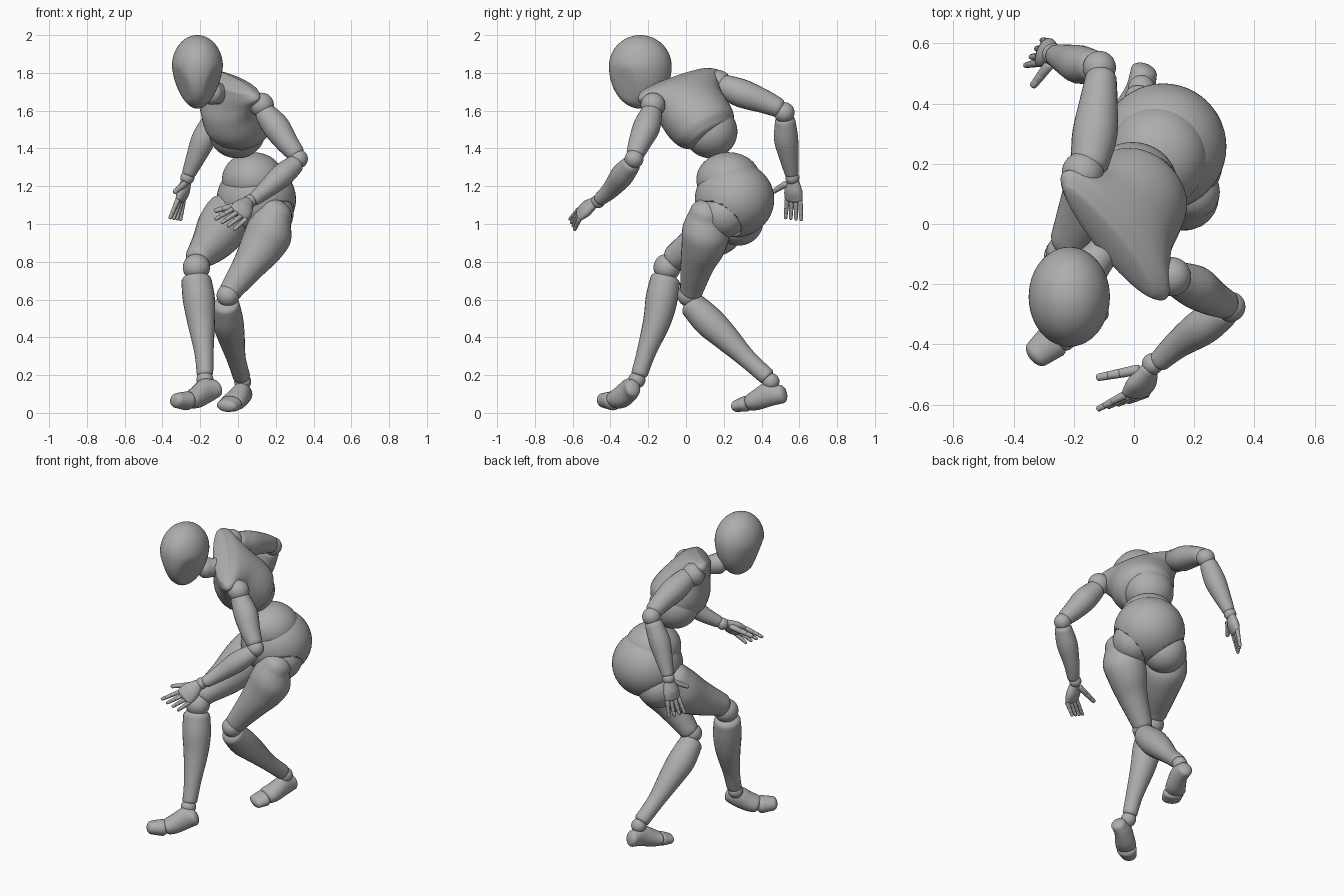
import bpy, bmesh, math
from mathutils import Vector

if "Cube" in bpy.data.objects:
    bpy.data.objects.remove(bpy.data.objects["Cube"])

GREY = (0.42, 0.42, 0.42, 1)
mat = bpy.data.materials.new("mannequin grey")
mat.use_nodes = True
mat.diffuse_color = GREY
mat.node_tree.nodes["Principled BSDF"].inputs["Base Color"].default_value = GREY


def finish(name, bm):
    bmesh.ops.recalc_face_normals(bm, faces=bm.faces)
    me = bpy.data.meshes.new(name)
    bm.to_mesh(me)
    bm.free()
    me.materials.append(mat)
    ob = bpy.data.objects.new(name, me)
    bpy.context.collection.objects.link(ob)
    for o in bpy.context.selected_objects:
        o.select_set(False)
    ob.select_set(True)
    bpy.context.view_layer.objects.active = ob
    bpy.ops.object.shade_smooth_by_angle(angle=math.radians(50))
    return ob


def ball(name, centre, size, shape=None):
    """Ellipsoid; size is a radius or three radii, shape edits the unit sphere."""
    size = Vector(size) if isinstance(size, tuple) else Vector((size,) * 3)
    bm = bmesh.new()
    bmesh.ops.create_uvsphere(bm, u_segments=48, v_segments=32, radius=1)
    for v in bm.verts:
        v.co = (shape(v.co.copy()) if shape else v.co) * size + Vector(centre)
    return finish(name, bm)


def loft(name, rings, side=(1, 0, 0), cap=0.8, seg=24, steps=5):
    """Smooth tube through rings (centre, side radius, depth radius)."""
    keys = [(Vector(c), a, b) for c, a, b in rings]
    axis = (keys[-1][0] - keys[0][0]).normalized()
    s = Vector(side)
    s = (s - axis * s.dot(axis)).normalized()
    t = axis.cross(s)

    def spline(p, u):
        get = lambda i: keys[max(0, min(i, len(keys) - 1))][p]
        i = min(int(u), len(keys) - 2)
        f = u - i
        p0, p1, p2, p3 = (get(i + k) for k in (-1, 0, 1, 2))
        return p1 + (p2 - p0) * (f / 2) + (p0 * 2 - p1 * 5 + p2 * 4 - p3) * (f * f / 2) \
            + (p1 * 3 - p0 - p2 * 3 + p3) * (f ** 3 / 2)

    # Body rings, with a rounded dome at both ends
    count = (len(keys) - 1) * steps
    body = [tuple(spline(p, i / steps) for p in range(3)) for i in range(count + 1)]

    def dome(key, sign):
        c, a, b = key
        out = []
        for k in range(1, 6):
            q = k * math.pi / 11
            out.append((c + axis * sign * min(a, b) * cap * math.sin(q),
                        a * math.cos(q), b * math.cos(q)))
        return out
    body = dome(body[0], -1)[::-1] + body + dome(body[-1], 1)

    bm = bmesh.new()
    loops = []
    for c, a, b in body:
        angles = [k * math.tau / seg for k in range(seg)]
        loops.append([bm.verts.new(c + s * a * math.cos(q) + t * b * math.sin(q)) for q in angles])
    for one, two in zip(loops, loops[1:]):
        for k in range(seg):
            n = (k + 1) % seg
            bm.faces.new((one[k], one[n], two[n], two[k]))
    bm.faces.new(loops[0][::-1])
    bm.faces.new(loops[-1])
    return finish(name, bm)


def limb(name, *pts, **kw):
    return loft(name, [(p[:3], p[3], p[3]) for p in pts], **kw)


# Head: an egg with a long tapered chin and flattened cheeks
def egg(co):
    if co.z < 0:
        co.x *= 1 + 0.17 * co.z
        co.z *= 1.36
    for x in (-1, 1):
        n = Vector((x * 0.75, -0.5, -0.4)).normalized()
        over = co.dot(n) - 0.91
        if over > 0:
            co -= n * over * 0.8
    return co


ball("head", (-0.215, -0.242, 1.835), (0.135, 0.166, 0.165), shape=egg)
limb("neck", (-0.07, -0.05, 1.69, 0.06), (-0.105, -0.095, 1.69, 0.056), (-0.14, -0.135, 1.695, 0.064))

# Chest, lofted in its own leaning and twisted frame
S = Vector((0.61, -0.74, -0.275)).normalized()
U = Vector((-0.35, -0.54, 0.77)).normalized()
F = S.cross(U).normalized()
CHEST = Vector((-0.029, 0.005, 1.687))
profile = [(-0.25, 0.15, 0.13, 0.03), (-0.21, 0.175, 0.16, 0.035), (-0.14, 0.19, 0.17, 0.04),
           (-0.05, 0.205, 0.15, 0.035), (0.02, 0.245, 0.115, 0.02), (0.07, 0.28, 0.085, 0.015),
           (0.105, 0.245, 0.055, 0.02)]
loft("chest", [(CHEST + U * u + F * f, a, b) for u, a, b, f in profile], side=S, cap=0.25, seg=40)
ball("lower_ribs", (-0.005, 0.13, 1.49), (0.15, 0.142, 0.142))

# Abdomen and pelvis with hip sockets
ball("abdomen", (0.08, 0.225, 1.235), (0.165, 0.17, 0.145))
pelvis = ball("pelvis", (0.097, 0.257, 1.13), (0.21, 0.21, 0.2))
hips = {"left": (0.165, 0.2, 1.055), "right": (0.0, 0.28, 1.015)}
for label, c in hips.items():
    cutter = ball(label + "_socket_cutter", c, 0.136)
    cutter.hide_render = True
    cutter.hide_viewport = True
    cut = pelvis.modifiers.new("socket", "BOOLEAN")
    cut.object = cutter
    ball(label + "_hip_joint", c, 0.129)

# Legs
limb("left_thigh", (0.198, 0.11, 1.055, 0.092), (0.17, 0.105, 0.965, 0.125),
     (0.12, 0.09, 0.87, 0.115), (0.06, 0.06, 0.78, 0.09), (-0.035, 0.03, 0.65, 0.062))
limb("right_thigh", (-0.065, 0.23, 1.05, 0.115), (-0.09, 0.175, 0.975, 0.132),
     (-0.14, 0.07, 0.895, 0.107), (-0.205, -0.05, 0.825, 0.073))
ball("left_knee", (-0.053, 0.015, 0.622), 0.06)
ball("right_knee", (-0.22, -0.1, 0.77), 0.072)
limb("left_shin", (-0.062, 0.035, 0.57, 0.07), (-0.053, 0.12, 0.485, 0.082),
     (-0.035, 0.21, 0.4, 0.071), (-0.01, 0.32, 0.29, 0.051), (0.018, 0.425, 0.195, 0.046), cap=0.5)
limb("right_shin", (-0.22, -0.11, 0.7, 0.08), (-0.207, -0.13, 0.6, 0.085),
     (-0.195, -0.155, 0.48, 0.073), (-0.18, -0.21, 0.32, 0.051), (-0.175, -0.245, 0.21, 0.044), cap=0.5)
ball("left_ankle", (0.025, 0.45, 0.165), 0.045)
ball("right_ankle", (-0.175, -0.26, 0.175), 0.045)
loft("left_foot", [((0.033, 0.505, 0.1), 0.045, 0.05), ((0.02, 0.44, 0.1), 0.05, 0.065),
                   ((-0.01, 0.375, 0.07), 0.06, 0.055), ((-0.03, 0.345, 0.058), 0.063, 0.046)], cap=0.6)
loft("left_toes", [((-0.038, 0.315, 0.048), 0.063, 0.042), ((-0.06, 0.27, 0.037), 0.057, 0.032)], cap=0.7)
loft("right_foot", [((-0.12, -0.283, 0.13), 0.045, 0.05), ((-0.165, -0.3, 0.12), 0.05, 0.065),
                    ((-0.215, -0.34, 0.085), 0.06, 0.058), ((-0.245, -0.365, 0.07), 0.062, 0.05)],
     side=(0.6, -0.75, 0.2), cap=0.6)
loft("right_toes", [((-0.272, -0.39, 0.064), 0.06, 0.05), ((-0.322, -0.432, 0.066), 0.048, 0.04)],
     side=(0.6, -0.75, 0.2), cap=0.7)

# Arms
ball("left_shoulder", (0.125, -0.175, 1.63), 0.065)
ball("right_shoulder", (-0.17, 0.17, 1.745), 0.07)
limb("left_upper_arm", (0.15, -0.185, 1.58, 0.06), (0.205, -0.21, 1.51, 0.072),
     (0.26, -0.245, 1.43, 0.06), (0.3, -0.265, 1.38, 0.05))
limb("right_upper_arm", (-0.145, 0.21, 1.725, 0.065), (-0.13, 0.3, 1.69, 0.075),
     (-0.117, 0.41, 1.65, 0.063), (-0.11, 0.48, 1.62, 0.053))
ball("left_elbow", (0.32, -0.275, 1.345), 0.05)
ball("right_elbow", (-0.115, 0.52, 1.59), 0.055)
limb("left_forearm", (0.295, -0.295, 1.31, 0.052), (0.23, -0.34, 1.255, 0.062),
     (0.145, -0.4, 1.18, 0.047), (0.09, -0.45, 1.135, 0.037))
limb("right_forearm", (-0.14, 0.525, 1.54, 0.055), (-0.182, 0.53, 1.45, 0.064),
     (-0.225, 0.545, 1.35, 0.051), (-0.257, 0.558, 1.275, 0.038))
ball("left_wrist", (0.062, -0.465, 1.12), 0.036)
ball("right_wrist", (-0.268, 0.563, 1.245), 0.037)


def digit_chain(name, start, end, r):
    """Three rounded segments joined end to end."""
    a, b = Vector(start), Vector(end)
    for k, (f, g) in enumerate(((0, 0.4), (0.46, 0.7), (0.76, 0.97))):
        p, q = a.lerp(b, f), a.lerp(b, g)
        limb(f"{name}_{k + 1}", (*p, r * (1 - 0.1 * k)), (*q, r * (0.9 - 0.1 * k)), seg=10, steps=1)


def hand(label, wrist, knuckles, tips, thumb, across):
    first, last = (Vector(k) for k in knuckles)
    mid, w = (first + last) / 2, Vector(wrist)
    half = (last - first).length / 2 + 0.012
    loft(label + "_palm", [(w, 0.034, 0.026), (w.lerp(mid, 0.5), half, 0.032),
                           (w.lerp(mid, 0.9), half, 0.023)], side=across)
    for i in range(4):
        f = i / 3
        digit_chain(f"{label}_finger_{i + 1}", first.lerp(last, f),
                    Vector(tips[0]).lerp(Vector(tips[1]), f), 0.0135)
    digit_chain(label + "_thumb", *thumb, 0.018)


hand("left", (0.05, -0.485, 1.115), ((-0.035, -0.57, 1.075), (0.04, -0.565, 1.025)),
     ((-0.12, -0.615, 1.025), (-0.02, -0.59, 0.97)),
     ((0.01, -0.485, 1.105), (-0.12, -0.51, 1.07)), (-0.075, -0.005, 0.05))
hand("right", (-0.275, 0.567, 1.225), ((-0.32, 0.535, 1.125), (-0.29, 0.605, 1.12)),
     ((-0.36, 0.527, 1.03), (-0.305, 0.61, 1.02)),
     ((-0.285, 0.525, 1.21), (-0.335, 0.46, 1.17)), (0.03, 0.07, 0))
